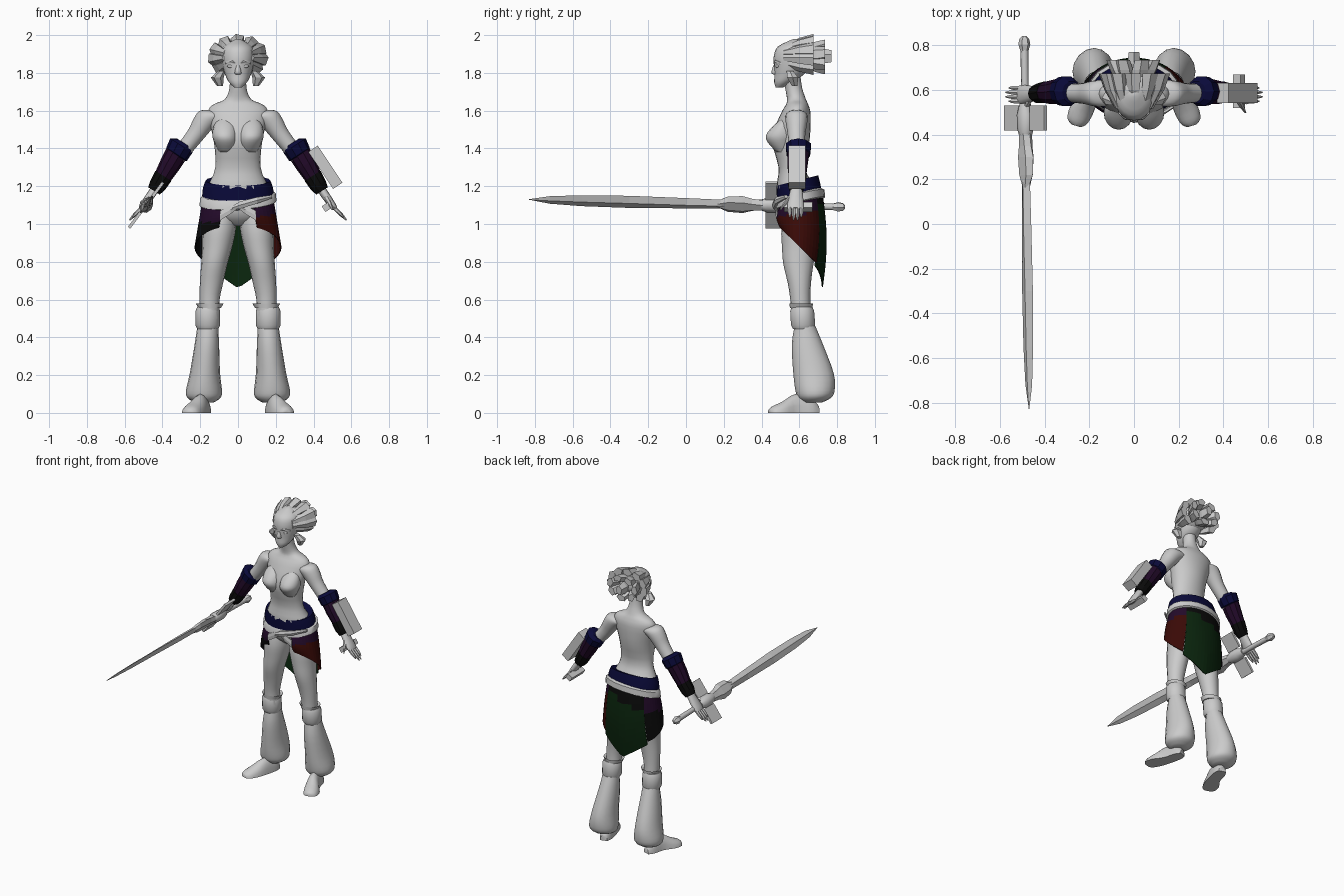
import bpy, bmesh
from math import sin, cos, pi, radians
from mathutils import Vector, Matrix

cube = bpy.data.objects.get("Cube")
if cube:
    bpy.data.objects.remove(cube, do_unlink=True)


def material(name, r, g, b):
    mat = bpy.data.materials.new(name)
    mat.use_nodes = True
    mat.diffuse_color = (r, g, b, 1)
    mat.node_tree.nodes["Principled BSDF"].inputs["Base Color"].default_value = (r, g, b, 1)
    return mat


grey = material("plain grey", .6, .6, .6)
navy = material("navy cloth", .003, .003, .042)
purple = material("dark purple cloth", .016, .003, .022)
red = material("dark red cloth", .042, .003, .002)
green = material("dark green cloth", .003, .018, .004)
black = material("black cloth", .003, .003, .003)

X, Y, Z = Vector((1, 0, 0)), Vector((0, 1, 0)), Vector((0, 0, 1))


def finish(name, bm, mats, smooth):
    bmesh.ops.recalc_face_normals(bm, faces=bm.faces[:])
    mesh = bpy.data.meshes.new(name)
    bm.to_mesh(mesh)
    bm.free()
    for mat in mats:
        mesh.materials.append(mat)
    obj = bpy.data.objects.new(name, mesh)
    bpy.context.collection.objects.link(obj)
    if smooth:
        bpy.ops.object.select_all(action="DESELECT")
        obj.select_set(True)
        bpy.context.view_layer.objects.active = obj
        bpy.ops.object.shade_smooth_by_angle(angle=radians(50))
    return obj


def refine(rings, steps):
    """Catmull-Rom curve through the rings"""
    out = []
    last = len(rings) - 1
    for i in range(last):
        a, b, c, d = (rings[max(0, min(last, i + k))] for k in (-1, 0, 1, 2))
        for s in range(steps):
            t = s / steps
            out.append(b + (c - a) * (t / 2) + (a * 2 - b * 5 + c * 4 - d) * (t * t / 2)
                       + (b * 3 - a - c * 3 + d) * (t ** 3 / 2))
    return out + [rings[last]]


def loft(name, rings, mat=grey, u=X, v=Y, n=16, steps=3, side=1, smooth=True):
    """Skin over rings given as (x, y, z, radius along u, radius along v if different)"""
    rings = [Vector((*r, r[-1])[:5]) if len(r) < 5 else Vector(r) for r in rings]
    if steps > 1:
        rings = refine(rings, steps)
    bm = bmesh.new()
    loops = []
    for r in rings:
        loop = []
        for i in range(n):
            a = 2 * pi * i / n
            p = Vector(r[:3]) + u * (r[3] * cos(a)) + v * (r[4] * sin(a))
            loop.append(bm.verts.new((p.x * side, p.y, max(p.z, 0))))
        loops.append(loop)
    for a, b in zip(loops, loops[1:]):
        for i in range(n):
            j = (i + 1) % n
            bm.faces.new((a[i], a[j], b[j], b[i]))
    bm.faces.new(loops[0])
    bm.faces.new(loops[-1])
    return finish(name, bm, [mat], smooth)


def ball(name, centre, size, side=1):
    bm = bmesh.new()
    c = Vector((centre[0] * side, centre[1], centre[2]))
    bmesh.ops.create_uvsphere(bm, u_segments=16, v_segments=10, radius=1,
                              matrix=Matrix.Translation(c) @ Matrix.Diagonal((*size, 1)))
    return finish(name, bm, [grey], True)


def box(name, centre, axes, half):
    bm = bmesh.new()
    bmesh.ops.create_cube(bm, size=2)
    for vert in bm.verts:
        vert.co = Vector(centre) + sum((a * (h * k) for a, h, k in zip(axes, half, vert.co)), Vector())
    return finish(name, bm, [grey], False)


def skirt(name, start, end, hem, mats, rule, cols=14, rows=10):
    """Hanging cloth wrapped round the hips; rule picks the material slot"""
    bm = bmesh.new()
    grid = []
    for i in range(cols + 1):
        a = radians(start + (end - start) * i / cols)
        top = 1.12 + .03 * sin(a)
        low = hem(.2 * cos(a), .605 + .135 * sin(a))
        col = []
        for j in range(rows + 1):
            t = j / rows
            x = (.19 + .04 * t) * cos(a)
            y = .605 + (.12 + .02 * sin(pi * t)) * sin(a)
            col.append(bm.verts.new((x, y, top + (low - top) * t)))
        grid.append(col)
    for p, q in zip(grid, grid[1:]):
        for j in range(rows):
            face = bm.faces.new((p[j], q[j], q[j + 1], p[j + 1]))
            face.material_index = rule(face.calc_center_median())
    obj = finish(name, bm, mats, False)
    solid = obj.modifiers.new("cloth thickness", "SOLIDIFY")
    solid.thickness = .006


# Torso, neck and head
loft("torso", [(0, .6, .99, .04), (0, .61, 1.04, .17, .1), (0, .6, 1.12, .19, .11),
               (0, .58, 1.2, .16, .1), (0, .56, 1.3, .12, .07), (0, .555, 1.45, .13, .1),
               (0, .58, 1.58, .16, .08), (0, .588, 1.63, .135, .06), (0, .585, 1.66, .07, .05),
               (0, .57, 1.72, .045), (0, .56, 1.79, .045)], n=24)
loft("head", [(0, .495, 1.723, .02), (0, .515, 1.75, .048), (0, .545, 1.79, .068, .077),
              (0, .56, 1.84, .082, .095), (0, .565, 1.89, .087, .1), (0, .575, 1.94, .075, .088),
              (0, .58, 1.98, .01)], n=20)
loft("nose", [(0, .472, 1.84, .01), (0, .47, 1.8, .018), (0, .48, 1.79, .01)], n=8)
ball("lips", (0, .48, 1.765), (.02, .012, .01))

# Hair: cap and flaring blocky locks
ball("hair_cap", (0, .6, 1.89), (.1, .1, .085))


def lock(name, a, root, mid, tip, width):
    ca, sa = cos(a), sin(a)
    path = [(r * ca, y, 1.885 + .7 * r * sa, w, w * .7) for (r, y), w in zip((root, mid, tip), width)]
    loft(name, path, u=Vector((-sa, 0, ca)), v=Vector((ca, 0, sa)), n=5, steps=1, smooth=False)


for i in range(9):
    lock("outer_lock", radians(-40 + 32.5 * i), (.075, .515), (.115, .6), (.135, .675), (.015, .03, .04))
for i in range(7):
    lock("back_lock", 2 * pi * i / 7 + .3, (.05, .62), (.08, .69), (.1, .735), (.03, .04, .035))
lock("crown_lock", 0, (0, .65), (0, .72), (0, .77), (.03, .045, .035))

across = Vector((.84, 0, .54))
for side, word in ((1, "left"), (-1, "right")):
    # Face and chest pairs
    ball(word + "_eye", (.037, .484, 1.835), (.02, .01, .009), side)
    loft(word + "_breast", [(.07, .53, 1.56, .03, .02), (.07, .51, 1.52, .058, .048),
                            (.07, .5, 1.47, .066, .076), (.065, .5, 1.43, .06, .066),
                            (.06, .52, 1.38, .04)], side=side)
    loft(word + "_brow", [(.01, .475, 1.85, .008), (.04, .475, 1.86, .008), (.07, .5, 1.85, .006)],
         u=Y, v=Z, n=6, side=side)
    loft(word + "_side_curl", [(.085, .55, 1.81, .02), (.11, .565, 1.775, .034), (.095, .575, 1.73, .016)],
         n=6, steps=1, side=side, smooth=False)

    # Arm with cuff and two-tone bracer
    loft(word + "_upper_arm", [(.06, .585, 1.57, .03), (.11, .585, 1.575, .053), (.155, .585, 1.565, .06),
                               (.19, .585, 1.525, .055), (.23, .585, 1.465, .046), (.33, .59, 1.34, .04)],
         u=across, side=side)
    bracer = dict(u=across, n=10, steps=1, side=side, smooth=False)
    loft(word + "_elbow_cuff", [(.28, .59, 1.425, .05), (.3, .595, 1.415, .07),
                                (.325, .595, 1.37, .065), (.333, .595, 1.36, .05)], navy, **bracer)
    loft(word + "_bracer", [(.325, .595, 1.375, .06), (.36, .59, 1.315, .056), (.395, .59, 1.255, .048)],
         purple, **bracer)
    loft(word + "_bracer_end", [(.395, .59, 1.255, .05), (.425, .585, 1.205, .046), (.445, .585, 1.175, .036)],
         black, **bracer)

    # Hand with fingers and thumb
    loft(word + "_palm", [(.43, .585, 1.2, .024, .03), (.495, .58, 1.105, .02, .043),
                          (.515, .58, 1.08, .012, .04)], u=across, n=12, side=side)
    for k in range(4):
        y = .55 + .02 * k
        reach = .07 if k in (1, 2) else .055
        loft(word + "_finger", [(.505 + reach * t, y, 1.09 - reach * t, r)
                                for t, r in ((0, .011), (.6, .01), (1, .003))], u=across, n=6, side=side)
    loft(word + "_thumb", [(.465, .56, 1.145, .015), (.485, .525, 1.11, .011), (.5, .5, 1.075, .004)],
         u=across, n=6, side=side)

    # Leg, knee guard, flared shin and foot
    loft(word + "_thigh", [(.09, .61, 1.09, .085), (.1, .605, .98, .09, .1), (.11, .6, .88, .08, .092),
                           (.125, .595, .79, .07, .08), (.14, .6, .69, .062), (.15, .605, .6, .053),
                           (.15, .61, .5, .053)], side=side)
    loft(word + "_knee_rim", [(.15, .61, .555, .06), (.15, .61, .58, .074, .062), (.15, .61, .57, .05)],
         n=12, steps=1, side=side)
    loft(word + "_knee_guard", [(.16, .615, .56, .056), (.16, .615, .54, .065), (.16, .62, .465, .066),
                                (.16, .62, .445, .056)], n=14, steps=1, side=side)
    loft(word + "_flared_shin", [(.16, .63, .46, .055), (.165, .643, .36, .065, .083),
                                 (.175, .675, .21, .08, .107), (.18, .683, .12, .095, .104),
                                 (.18, .68, .08, .088), (.18, .67, .055, .05)], side=side)
    loft(word + "_foot", [(.17, .7, 0, .025, .04), (.18, .66, 0, .04, .08), (.2, .58, 0, .043, .1),
                          (.235, .51, 0, .054, .06), (.255, .46, 0, .045, .036), (.26, .44, 0, .02)],
         u=Vector((.95, .3, 0)), v=Z, side=side)

# Belt, sash and knotted tails
lean = Vector((0, 1, .25))
loft("belt", [(0, .6, 1.145, .17, .1), (0, .6, 1.15, .19, .118), (0, .595, 1.19, .186, .115),
              (0, .59, 1.23, .172, .11), (0, .59, 1.22, .14, .08)], navy, v=lean, n=20, steps=1)
loft("sash", [(0, .605, 1.1, .18, .11), (0, .605, 1.11, .204, .132), (0, .605, 1.15, .2, .128),
              (0, .6, 1.165, .17, .11)], u=Vector((1, 0, .06)), v=lean, n=20, steps=1)
ribbon = dict(u=Y, v=Z, n=6, steps=1, smooth=False)
loft("sash_knot", [(-.03, .475, 1.085, .012), (.01, .47, 1.1, .016, .022),
                   (.1, .48, 1.125, .012, .02), (.18, .53, 1.145, .01)], **ribbon)
for way in (1, -1):
    loft("sash_tail", [(-.01, .48, 1.1, .01), (.04, .48, 1.075, .008, .026), (.095, .48, 1.045, .005, .03)],
         side=way, **ribbon)


# Hip cloths and pointed back cloth
def hip_hem(x, y):
    return .83 + (.66 - y) * .85


skirt("left_hip_cloth", -64, 46, hip_hem, [purple, red],
      lambda c: 0 if c.z > 1.04 + .12 * (c.y - .48) else 1)
skirt("right_hip_cloth", 138, 244, hip_hem, [purple, black], lambda c: 0 if c.z > 1.01 else 1)
skirt("back_cloth", 46, 138, lambda x, y: .66 + .8 * abs(x), [black, green],
      lambda c: 0 if c.z > 1.07 + .35 * c.x else 1)

# Sword, its flat lying along the hand
wide, thin = Vector((.6, 0, .8)), Vector((.8, 0, -.6))


def sword_part(name, stations, n):
    """Stations are (y, half width, half thickness if different) along the sword axis"""
    rings = [(-.481 - .013 * y, y, 1.11 - .024 * y, *radii) for y, *radii in stations]
    loft(name, rings, u=wide, v=thin, n=n, steps=1, smooth=n > 6)


sword_part("blade", [(-.83, .002), (-.72, .025, .008), (-.55, .036, .012), (-.3, .04, .014),
                     (0, .034, .018), (.22, .028, .018)], 4)
sword_part("blade_collar", [(.16, .015), (.22, .05, .022), (.3, .056, .026), (.35, .04, .026), (.42, .03)], 6)
sword_part("hilt_block", [(.4, .03), (.43, .042, .036), (.49, .042, .036), (.54, .025)], 8)
sword_part("grip", [(.4, .02), (.6, .017), (.79, .018)], 8)
sword_part("pommel", [(.775, .018), (.805, .027), (.83, .022), (.843, .008)], 6)
for way in (1, -1):
    centre = Vector((-.487, .475, 1.1)) + wide * (.095 * way)
    box("guard_plate", centre, (wide, thin, Y), (.055, .008, .055))

# Left forearm shield block and short hand grip
along, out = Vector((.555, 0, -.83)), Vector((.83, 0, .555))
box("forearm_block", (.463, .587, 1.3), (along, out, Y), (.118, .03, .045))
box("hand_grip", (.47, .595, 1.09), (along, out, Y), (.018, .02, .075))
